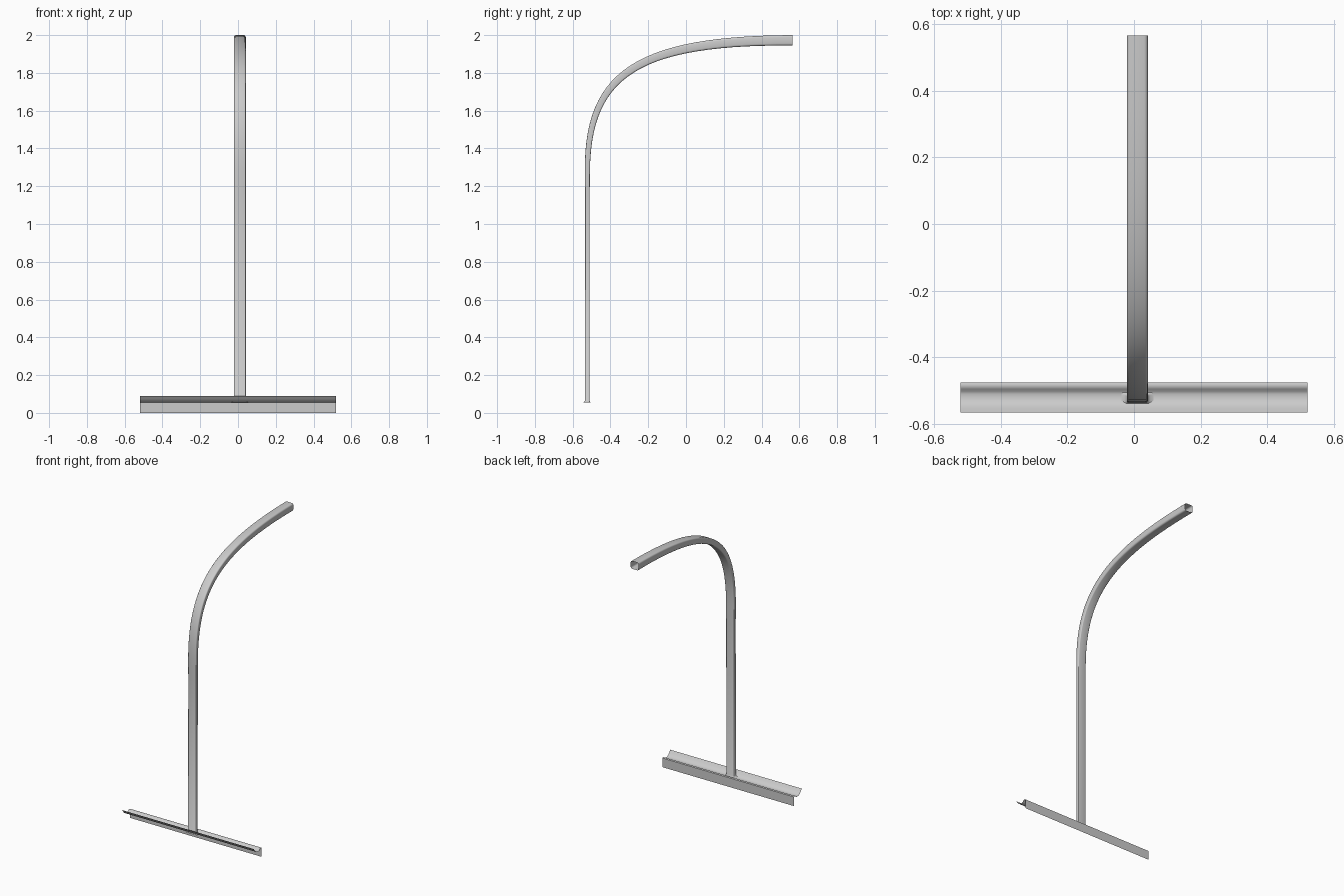
import bpy, math
from mathutils import Vector

if "Cube" in bpy.data.objects:
    bpy.data.objects.remove(bpy.data.objects["Cube"])


def add_object(name, verts, faces, angle):
    mesh = bpy.data.meshes.new(name)
    mesh.from_pydata(verts, [], faces)
    obj = bpy.data.objects.new(name, mesh)
    bpy.context.collection.objects.link(obj)
    bpy.context.view_layer.objects.active = obj
    obj.select_set(True)
    bpy.ops.object.shade_smooth_by_angle(angle=math.radians(angle))
    obj.select_set(False)
    return obj


def section(w, d, radius=0.4, steps=3):
    """Rounded rectangle, half width w and half depth d, as 2D points."""
    r = radius * min(w, d)
    pts = []
    for i, (sx, sy) in enumerate([(1, 1), (-1, 1), (-1, -1), (1, -1)]):
        for k in range(steps + 1):
            a = math.radians(90 * i + 90 * k / steps)
            pts.append((sx * (w - r) + r * math.cos(a), sy * (d - r) + r * math.sin(a)))
    return pts


# Curved post: rings of (y, z, direction angle, half width, half depth)
HALF_W, POST_X = 0.0315, 0.01
rings = [(-0.525, 0.055, 90, 0.048, 0.020),
         (-0.524, 0.058, 90, 0.038, 0.016),
         (-0.523, 0.065, 90, HALF_W, 0.012),
         (-0.522, 1.16, 90, HALF_W, 0.012)]
p = [Vector(c) for c in [(-0.522, 1.28), (-0.522, 1.80), (-0.25, 1.9725), (0.565, 1.9725)]]
N = 28
for i in range(N + 1):
    t = i / N
    s = 1 - t
    pos = s**3 * p[0] + 3*s*s*t * p[1] + 3*s*t*t * p[2] + t**3 * p[3]
    tan = s*s * (p[1] - p[0]) + 2*s*t * (p[2] - p[1]) + t*t * (p[3] - p[2])
    ang = math.degrees(math.atan2(tan.y, tan.x))
    rings.append((pos.x, pos.y, ang, HALF_W, 0.0135 + 0.014 * t))

verts, faces = [], []
for y, z, ang, w, d in rings:
    a = math.radians(ang)
    for u, v in section(w, d):
        verts.append((POST_X + u, y - v * math.sin(a), z + v * math.cos(a)))
n = len(verts) // len(rings)
for r in range(len(rings) - 1):
    for k in range(n):
        k2 = (k + 1) % n
        faces.append((r*n + k, r*n + k2, (r+1)*n + k2, (r+1)*n + k))
add_object("curved_post", verts, faces, 60)

# Base rail: thin open sheet with a raised front lip, a trough and a hanging back flap
profile = [(-0.565, 0.09), (-0.553, 0.074), (-0.541, 0.061), (-0.528, 0.054),
           (-0.510, 0.053), (-0.502, 0.056), (-0.495, 0.063), (-0.488, 0.067),
           (-0.480, 0.067), (-0.475, 0.065), (-0.475, 0.0)]
verts = [(x, y, z) for x in (-0.52, 0.52) for y, z in profile]
m = len(profile)
faces = [(k, m + k, m + k + 1, k + 1) for k in range(m - 1)]
add_object("base_rail", verts, faces, 50)
